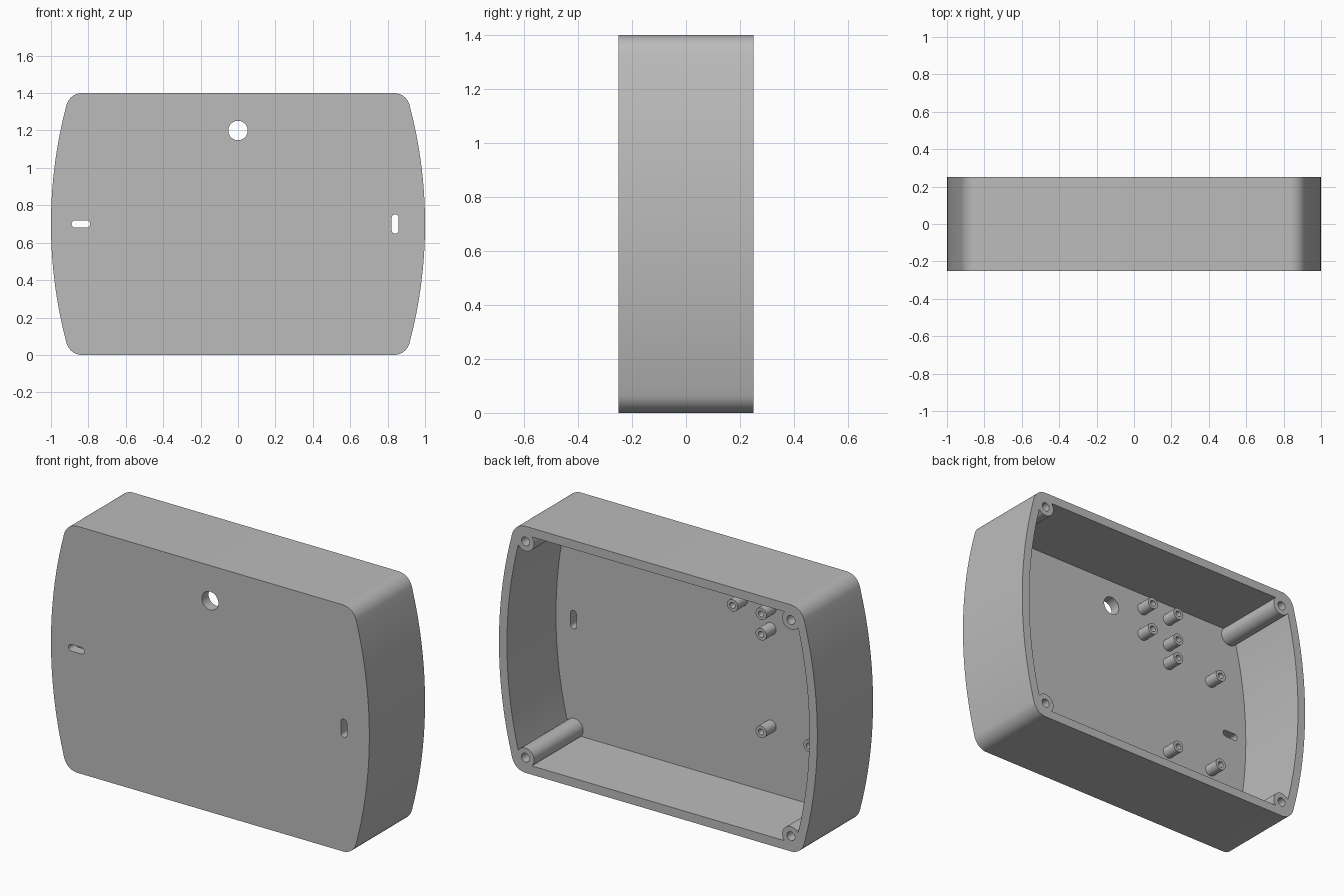
import bpy, bmesh
from math import sin, cos, pi, asin

MID = 0.70                      # height of the centre line
FRONT, BACK, FLOOR = -0.25, 0.25, -0.19
SIDE_R, CORNER_R, WALL = 2.48, 0.086, 0.05
CORNER_X, CORNER_Z = 0.834, 0.614

cube = bpy.data.objects.get("Cube")
if cube:
    bpy.data.objects.remove(cube, do_unlink=True)

grey = bpy.data.materials.new("plain grey")
grey.use_nodes = True
grey.diffuse_color = (0.5, 0.5, 0.5, 1)
grey.node_tree.nodes["Principled BSDF"].inputs["Base Color"].default_value = (0.5, 0.5, 0.5, 1)


def arc(cx, cz, r, a0, a1, n):
    return [(cx + r * cos(a0 + (a1 - a0) * i / n), cz + r * sin(a0 + (a1 - a0) * i / n))
            for i in range(n + 1)]


def circle(x, z, r, n=32):
    return arc(x, z, r, 0, 2 * pi, n)[:-1]


def outline(inset):
    """Rounded body outline with bowed sides."""
    lean = asin(CORNER_Z / (SIDE_R - CORNER_R))
    r = CORNER_R - inset
    half = arc(CORNER_X, MID - CORNER_Z, r, -pi / 2, -lean, 10)
    half += arc(1 - SIDE_R, MID, SIDE_R - inset, -lean, lean, 32)[1:-1]
    half += arc(CORNER_X, MID + CORNER_Z, r, lean, pi / 2, 10)
    return half + [(-x, z) for x, z in reversed(half)]


def slot(x, z, half_length, r, turn):
    """Stadium shape; turn is its long direction."""
    dx, dz = half_length * cos(turn), half_length * sin(turn)
    return (arc(x + dx, z + dz, r, turn - pi / 2, turn + pi / 2, 8)
            + arc(x - dx, z - dz, r, turn + pi / 2, turn + 3 * pi / 2, 8))


def prism(name, points, y0, y1):
    bm = bmesh.new()
    face = bm.faces.new([bm.verts.new((x, y0, z)) for x, z in points])
    ext = bmesh.ops.extrude_face_region(bm, geom=[face])
    moved = [v for v in ext["geom"] if isinstance(v, bmesh.types.BMVert)]
    bmesh.ops.translate(bm, verts=moved, vec=(0, y1 - y0, 0))
    bmesh.ops.recalc_face_normals(bm, faces=bm.faces)
    mesh = bpy.data.meshes.new(name)
    bm.to_mesh(mesh)
    bm.free()
    mesh.materials.append(grey)
    ob = bpy.data.objects.new(name, mesh)
    bpy.context.collection.objects.link(ob)
    return ob


def activate(ob):
    bpy.ops.object.select_all(action='DESELECT')
    ob.select_set(True)
    bpy.context.view_layer.objects.active = ob


def cut(ob, cutter):
    cutter.hide_render = True
    mod = ob.modifiers.new("cut", 'BOOLEAN')
    mod.operation, mod.solver, mod.object = 'DIFFERENCE', 'EXACT', cutter
    activate(ob)
    bpy.ops.object.modifier_apply(modifier=mod.name)
    bpy.data.objects.remove(cutter, do_unlink=True)


def smooth(ob):
    activate(ob)
    bpy.ops.object.shade_smooth_by_angle(angle=pi / 6)


# Hollow tray, open at the back, with a screw boss left standing in each corner
corners = [(sx * CORNER_X, MID + sz * CORNER_Z) for sx in (-1, 1) for sz in (-1, 1)]
case = prism("case", outline(0), FRONT, BACK)
cavity = prism("cavity_cutter", outline(WALL), FLOOR, BACK + 0.1)
for x, z in corners:
    cut(cavity, prism("boss_cutter", circle(x, z, 0.055), FRONT - 0.1, BACK + 0.2))
cut(case, cavity)

# Screw holes
for x, z in corners:
    cut(case, prism("screw_cutter", circle(x, z, 0.025, 24), -0.05, BACK + 0.1))

# Openings through the front panel
for shape in (circle(0, 1.2, 0.052),
              slot(-0.84, MID, 0.031, 0.019, 0),
              slot(0.84, MID, 0.033, 0.019, pi / 2)):
    cut(case, prism("opening_cutter", shape, FRONT - 0.1, FLOOR + 0.1))
smooth(case)

# Hollow mounting posts on the inside of the front panel
posts = [(-0.22, 1.258), (-0.40, 1.258), (-0.22, 1.098), (-0.40, 1.098),
         (-0.40, 0.982), (-0.70, 0.982), (-0.40, 0.428), (-0.70, 0.428)]
for i, (x, z) in enumerate(posts):
    post = prism(f"mounting_post_{i + 1}", circle(x, z, 0.034, 24), FLOOR - 0.01, FLOOR + 0.088)
    cut(post, prism("post_cutter", circle(x, z, 0.017, 16), FLOOR + 0.002, FLOOR + 0.2))
    smooth(post)
